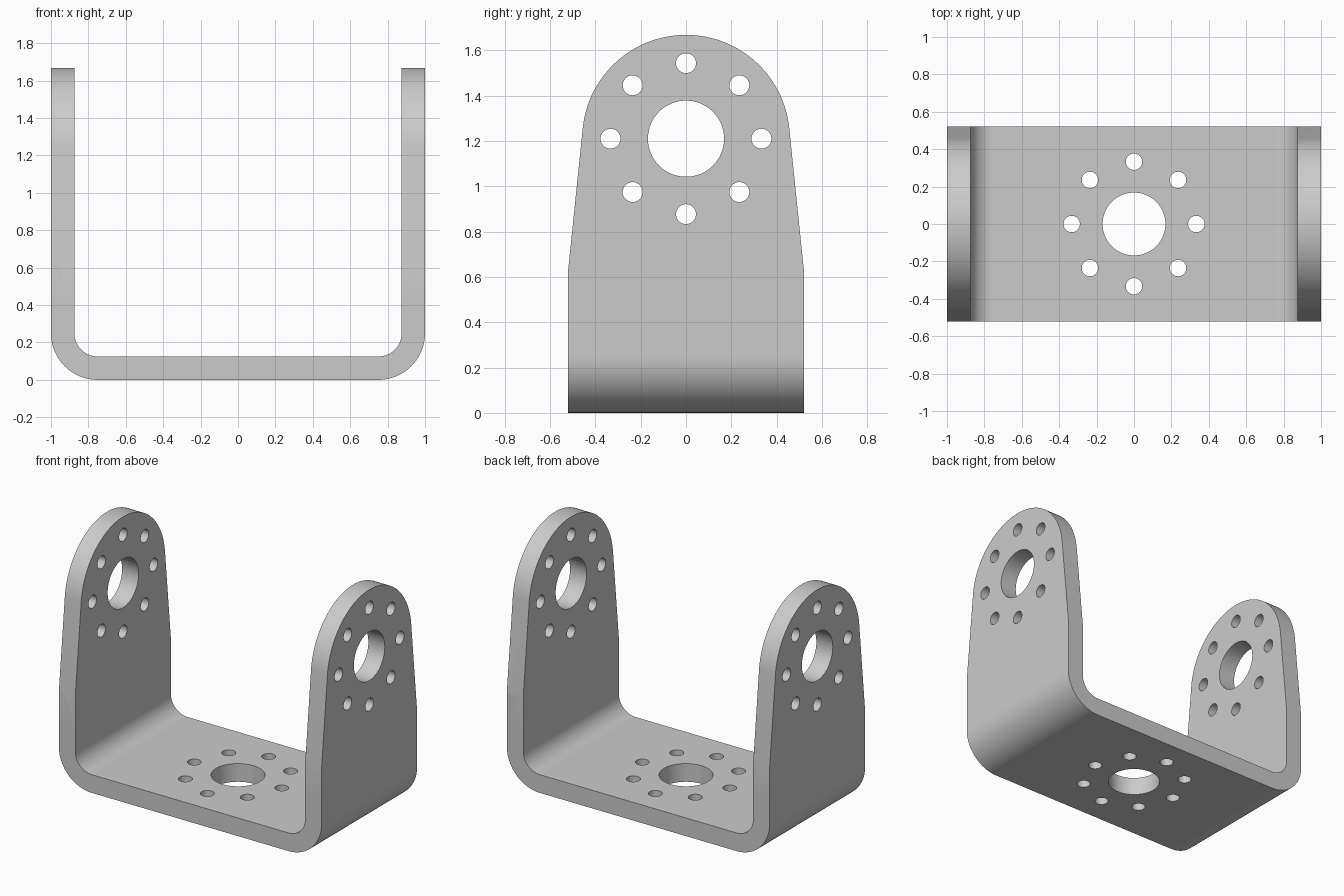
import bpy, bmesh, math
from mathutils import Matrix, Vector

old = bpy.data.objects.get("Cube")
if old:
    bpy.data.objects.remove(old, do_unlink=True)

THICK, BEND, HALF_DEPTH = 0.125, 0.25, 0.52
LEG_TOP, HUB_Z, HUB_R, SHOULDER_Z = 1.8, 1.21, 0.458, 0.63
BORE_R, RING_R, BOLT_R = 0.168, 0.333, 0.044

metal = bpy.data.materials.new("plain grey metal")
metal.use_nodes = True
grey = (0.6, 0.6, 0.6, 1)
metal.diffuse_color = grey
metal.node_tree.nodes["Principled BSDF"].inputs["Base Color"].default_value = grey


def arc(cx, cy, r, start, end, steps):
    angles = [math.radians(start + (end - start) * i / steps) for i in range(steps + 1)]
    return [(cx + r * math.cos(a), cy + r * math.sin(a)) for a in angles]


def prism(name, points, place, half_length):
    """Extrude a closed outline both ways; place maps (u, v, w) to x, y, z."""
    bm = bmesh.new()
    face = bm.faces.new([bm.verts.new(place(u, v, -half_length)) for u, v in points])
    new = bmesh.ops.extrude_face_region(bm, geom=[face])["geom"]
    shift = Vector(place(0, 0, half_length)) - Vector(place(0, 0, -half_length))
    bmesh.ops.translate(bm, vec=shift, verts=[g for g in new if isinstance(g, bmesh.types.BMVert)])
    bmesh.ops.recalc_face_normals(bm, faces=bm.faces)
    mesh = bpy.data.meshes.new(name)
    bm.to_mesh(mesh)
    bm.free()
    mesh.materials.append(metal)
    obj = bpy.data.objects.new(name, mesh)
    bpy.context.collection.objects.link(obj)
    return obj


def hole_cutter(name, centre, rotation, length):
    """One bore surrounded by a ring of eight bolt holes."""
    bm = bmesh.new()
    spots = [(0, 0, BORE_R, 64)]
    spots += [(x, y, BOLT_R, 32) for x, y in arc(0, 0, RING_R, 0, 315, 7)]
    for x, y, r, sides in spots:
        bmesh.ops.create_cone(bm, cap_ends=True, segments=sides, radius1=r, radius2=r,
                              depth=length, matrix=Matrix.Translation((x, y, 0)))
    bm.transform(Matrix.Translation(centre) @ rotation)
    mesh = bpy.data.meshes.new(name)
    bm.to_mesh(mesh)
    bm.free()
    mesh.materials.append(metal)
    obj = bpy.data.objects.new(name, mesh)
    bpy.context.collection.objects.link(obj)
    return obj


def apply_boolean(target, cutter, operation):
    cutter.hide_render = True
    mod = target.modifiers.new(operation.lower(), "BOOLEAN")
    mod.operation, mod.solver, mod.object = operation, "EXACT", cutter
    bpy.ops.object.modifier_apply(modifier=mod.name)
    bpy.data.objects.remove(cutter, do_unlink=True)


# Bent strip: U-shaped section with rounded bends
cx = 1 - BEND
outer = arc(-cx, BEND, BEND, 180, 270, 16) + arc(cx, BEND, BEND, 270, 360, 16)
inner = arc(cx, BEND, BEND - THICK, 360, 270, 16) + arc(-cx, BEND, BEND - THICK, 270, 180, 16)
section = ([(-1, LEG_TOP)] + outer + [(1, LEG_TOP), (1 - THICK, LEG_TOP)]
           + inner + [(THICK - 1, LEG_TOP)])
bracket = prism("u_bracket", section, lambda u, v, w: (u, w, v), HALF_DEPTH)
bpy.context.view_layer.objects.active = bracket
bracket.select_set(True)

# Leg outline: straight base, tapered shoulders tangent to a round top
drop = SHOULDER_Z - HUB_Z
tangent = math.degrees(math.atan2(drop, HALF_DEPTH)
                       + math.acos(HUB_R / math.hypot(HALF_DEPTH, drop)))
wide = HALF_DEPTH + 0.1
outline = ([(-wide, -0.1), (wide, -0.1), (wide, 0.4), (HALF_DEPTH, 0.4), (HALF_DEPTH, SHOULDER_Z)]
           + arc(0, HUB_Z, HUB_R, tangent, 180 - tangent, 64)
           + [(-HALF_DEPTH, SHOULDER_Z), (-HALF_DEPTH, 0.4), (-wide, 0.4)])
apply_boolean(bracket, prism("leg_trim", outline, lambda u, v, w: (w, u, v), 1.2), "INTERSECT")

# Holes through both legs and through the base
apply_boolean(bracket, hole_cutter("leg_holes", (0, 0, HUB_Z), Matrix.Rotation(math.pi / 2, 4, "Y"), 3),
              "DIFFERENCE")
apply_boolean(bracket, hole_cutter("base_holes", (0, 0, 0), Matrix.Identity(4), 0.6), "DIFFERENCE")

# Smooth bends and bores, crisp edges
bpy.ops.object.shade_smooth_by_angle(angle=math.radians(30))
weighted = bracket.modifiers.new("weighted_normals", "WEIGHTED_NORMAL")
weighted.keep_sharp = True
